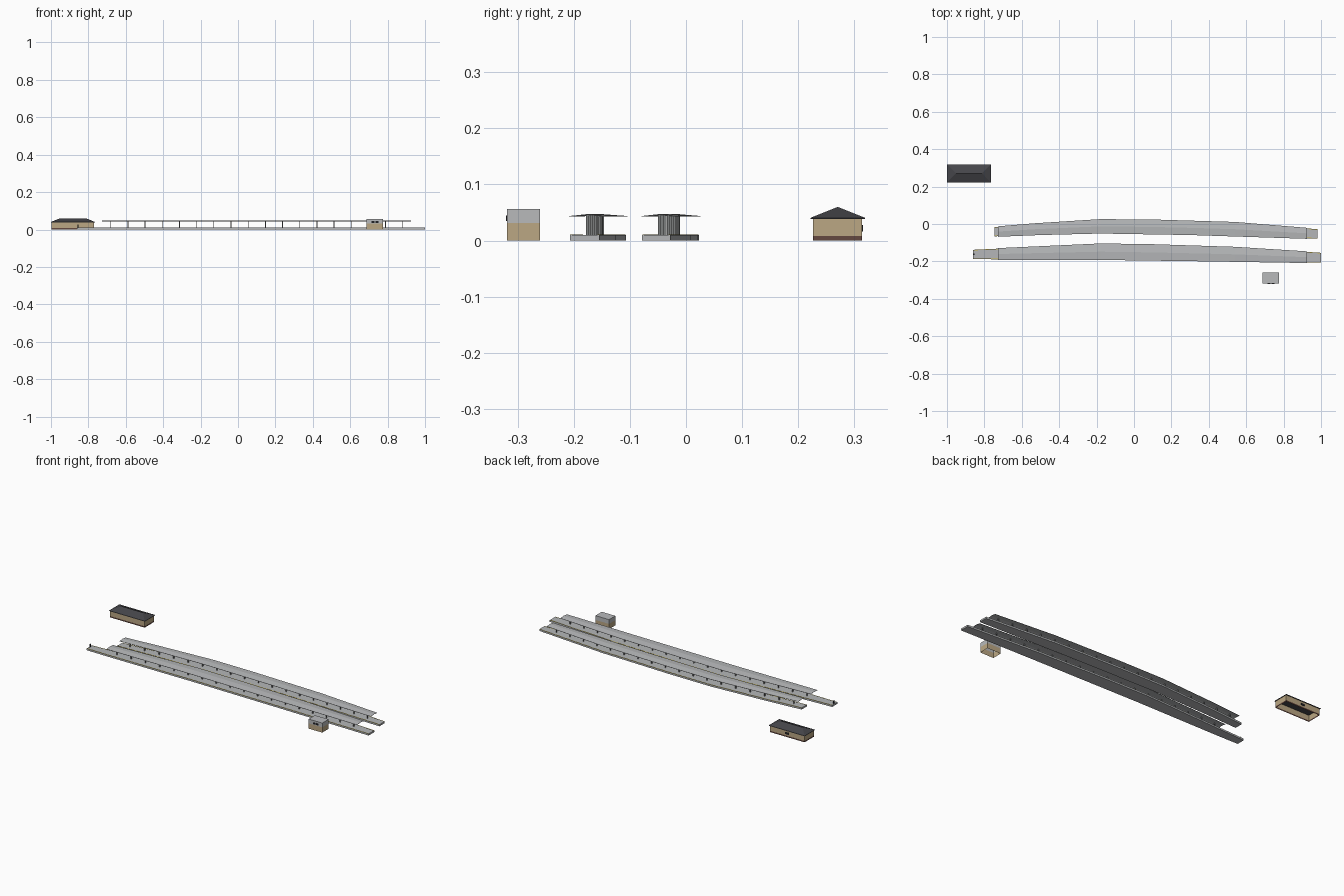
import bpy, bmesh

if "Cube" in bpy.data.objects:
    bpy.data.objects.remove(bpy.data.objects["Cube"])


def mat(name, c):
    m = bpy.data.materials.new(name)
    m.diffuse_color = (*c, 1)
    m.use_nodes = True
    m.node_tree.nodes["Principled BSDF"].inputs["Base Color"].default_value = m.diffuse_color
    return m


CONCRETE = mat("concrete grey", (0.46, 0.47, 0.48))
CANOPY = mat("canopy grey", (0.48, 0.49, 0.50))
STEEL = mat("post grey", (0.20, 0.21, 0.21))
YELLOW = mat("safety yellow", (0.62, 0.48, 0.06))
TAN = mat("tan wall", (0.50, 0.39, 0.23))
BROWN = mat("brown plinth", (0.13, 0.065, 0.05))
SLATE = mat("dark slate", (0.06, 0.06, 0.068))
GLASS = mat("dark glass", (0.015, 0.015, 0.018))


def finish(name, bm, *mats):
    bmesh.ops.recalc_face_normals(bm, faces=bm.faces[:])
    me = bpy.data.meshes.new(name)
    bm.to_mesh(me)
    bm.free()
    for m in mats:
        me.materials.append(m)
    ob = bpy.data.objects.new(name, me)
    bpy.context.collection.objects.link(ob)
    return ob


def add_box(bm, x0, x1, y0, y1, z0, z1):
    r = bmesh.ops.create_cube(bm, size=1)
    for v in r["verts"]:
        v.co = ((x0 + x1) / 2 + v.co.x * (x1 - x0),
                (y0 + y1) / 2 + v.co.y * (y1 - y0),
                (z0 + z1) / 2 + v.co.z * (z1 - z0))


def box(name, m, *dims):
    bm = bmesh.new()
    add_box(bm, *dims)
    return finish(name, bm, m)


def at(line, x):
    """y of a polyline at x"""
    for (xa, ya), (xb, yb) in zip(line, line[1:]):
        if x <= xb:
            return ya + (yb - ya) * (x - xa) / (xb - xa)
    return line[-1][1]


def ribbon(name, m, front, back, x0, x1, profile):
    """Sweep a closed profile of (fraction across, y offset, z) along two edge lines"""
    bm = bmesh.new()
    xs = sorted({x0, x1} | {x for x, _ in front + back if x0 < x < x1})
    rings = []
    for x in xs:
        f, b = at(front, x), at(back, x)
        rings.append([bm.verts.new((x, f + (b - f) * t + o, z)) for t, o, z in profile])
    n = len(profile)
    for r, s in zip(rings, rings[1:]):
        for i in range(n):
            j = (i + 1) % n
            bm.faces.new((r[i], r[j], s[j], s[i]))
    bm.faces.new(rings[0])
    bm.faces.new(rings[-1])
    return finish(name, bm, m)


# Platform edge lines: name, start x, end x, front edge, back edge
PLATFORMS = [
    ("rear", -0.745, 0.98,
     [(-0.745, -0.066), (-0.5, -0.056), (-0.18, -0.048), (0.3, -0.056), (0.98, -0.078)],
     [(-0.745, -0.017), (-0.53, 0.001), (-0.18, 0.023), (0.1, 0.021), (0.54, 0.008), (0.98, -0.028)]),
    ("front", -0.86, 1.0,
     [(-0.86, -0.187), (-0.73, -0.189), (-0.18, -0.189), (0.4, -0.197), (1.0, -0.207)],
     [(-0.86, -0.138), (-0.73, -0.132), (-0.18, -0.107), (0.1, -0.111), (0.54, -0.125), (1.0, -0.154)]),
]
H = 0.010
for name, x0, x1, front, back in PLATFORMS:
    # deck
    ribbon(name + "_platform", CONCRETE, front, back, x0, x1,
           [(0, 0, 0), (1, 0, 0), (1, 0, H), (0, 0, H)])
    # painted safety lines
    for side, t, o in (("front", 0, 0.0005), ("back", 1, -0.0035)):
        ribbon(f"{name}_{side}_safety_line", YELLOW, front, back, x0, x1,
               [(t, o, H), (t, o + 0.003, H), (t, o + 0.003, H + 0.0005), (t, o, H + 0.0005)])
    # shallow gabled canopy
    ribbon(name + "_canopy", CANOPY, front, back, -0.727, 0.925,
           [(0, -0.003, 0.0425), (0.5, 0, 0.0455), (1, 0.003, 0.0425),
            (1, 0.003, 0.0437), (0.5, 0, 0.047), (0, -0.003, 0.0437)])
    # posts on the centre line
    bm = bmesh.new()
    for i in range(18):
        x = -0.68 + i * 0.0918
        y = (at(front, x) + at(back, x)) / 2
        add_box(bm, x - 0.0022, x + 0.0022, y - 0.0025, y + 0.0025, H, 0.0455)
    finish(name + "_canopy_posts", bm, STEEL)

# End marker on the long platform
box("end_marker", GLASS, -0.857, -0.853, -0.165, -0.158, H, 0.028)


def open_walls(name, x0, x1, y0, y1, levels, mats):
    """Wall shell without floor, one colour band per level"""
    bm = bmesh.new()
    rings = [[bm.verts.new((x, y, z)) for x, y in ((x0, y0), (x1, y0), (x1, y1), (x0, y1))]
             for z in levels]
    for k, (r, s) in enumerate(zip(rings, rings[1:])):
        for i in range(4):
            j = (i + 1) % 4
            bm.faces.new((r[i], r[j], s[j], s[i])).material_index = k
    return finish(name, bm, *mats)


# Station house: walls with plinth, hipped roof, eave soffit, door plate
open_walls("station_walls", -0.996, -0.769, 0.226, 0.314, (0, 0.008, 0.04), (BROWN, TAN))
bm = bmesh.new()
lo, hi = [[bm.verts.new((x, y, z)) for x, y in
           ((-1.0, 0.222), (-0.765, 0.222), (-0.765, 0.319), (-1.0, 0.319))]
          for z in (0.0385, 0.0405)]
a, b = bm.verts.new((-0.952, 0.2705, 0.06)), bm.verts.new((-0.813, 0.2705, 0.06))
for i in range(4):
    j = (i + 1) % 4
    bm.faces.new((lo[i], lo[j], hi[j], hi[i]))
bm.faces.new(lo)
bm.faces.new((hi[0], hi[1], b, a))
bm.faces.new((hi[1], hi[2], b))
bm.faces.new((hi[2], hi[3], a, b))
bm.faces.new((hi[3], hi[0], a))
finish("station_roof", bm, SLATE)
box("station_sign_plate", GLASS, -0.895, -0.87, 0.314, 0.3155, 0.016, 0.028)

# Small service hut: tan below, grey above, flat roof, two window panes
open_walls("hut_walls", 0.686, 0.775, -0.319, -0.26, (0, 0.031, 0.055), (TAN, CANOPY))
box("hut_roof", CANOPY, 0.686, 0.775, -0.319, -0.26, 0.055, 0.0565)
for i, x in enumerate((0.714, 0.734)):
    box(f"hut_window_{i + 1}", GLASS, x, x + 0.016, -0.3205, -0.319, 0.035, 0.045)
